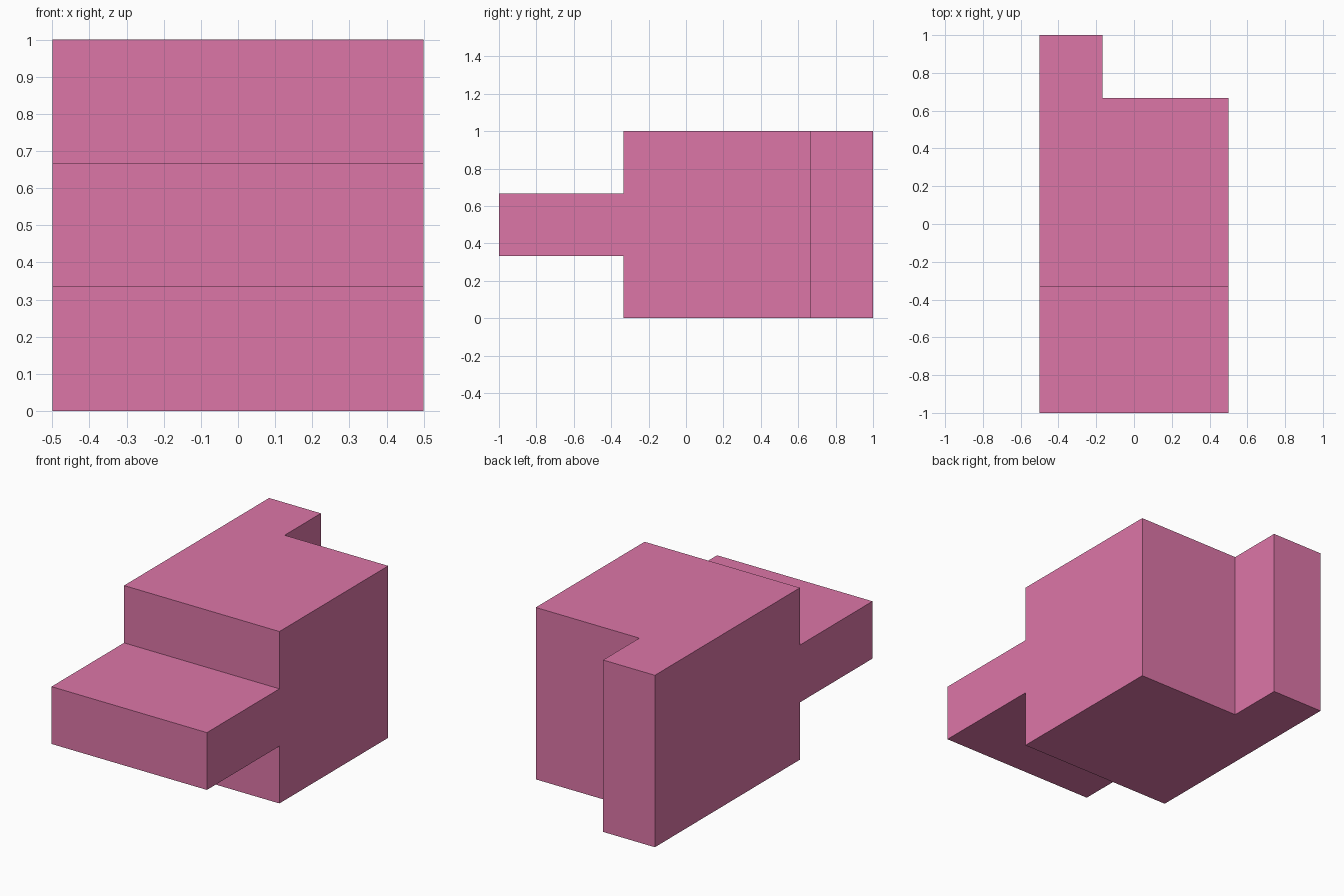
import bpy
import bmesh
from mathutils import Vector

if "Cube" in bpy.data.objects:
    bpy.data.objects.remove(bpy.data.objects["Cube"])

T = 1 / 3  # the model sits on a grid of thirds

pink = bpy.data.materials.new("pink")
pink.diffuse_color = (0.72, 0.18, 0.39, 1)
pink.use_nodes = True
pink.node_tree.nodes["Principled BSDF"].inputs["Base Color"].default_value = pink.diffuse_color


def extrude(bm, face, offset):
    """Extrude one face by an offset and return the new end face."""
    geom = bmesh.ops.extrude_face_region(bm, geom=[face])["geom"]
    verts = [g for g in geom if isinstance(g, bmesh.types.BMVert)]
    bmesh.ops.translate(bm, verts=verts, vec=Vector(offset))
    return next(g for g in geom if isinstance(g, bmesh.types.BMFace))


bm = bmesh.new()

# Body: L-shaped footprint with a tab at the back left, raised in three layers
outline = [(-0.5, -T), (0.5, -T), (0.5, 2 * T), (-T / 2, 2 * T), (-T / 2, 1), (-0.5, 1)]
cap = bm.faces.new([bm.verts.new((x, y, 0)) for x, y in outline])
for _ in range(3):
    cap = extrude(bm, cap, (0, 0, T))

# Front ledge: pull the middle layer's front face forward
front = min(bm.faces, key=lambda f: (f.calc_center_median() - Vector((0, -T, 0.5))).length)
extrude(bm, front, (0, -2 * T, 0))

# Merge the flat layers back into clean faces
bmesh.ops.recalc_face_normals(bm, faces=bm.faces[:])
bmesh.ops.dissolve_limit(bm, angle_limit=0.01, verts=bm.verts[:], edges=bm.edges[:])

mesh = bpy.data.meshes.new("stepped_block")
bm.to_mesh(mesh)
bm.free()
mesh.materials.append(pink)
block = bpy.data.objects.new("stepped_block", mesh)
bpy.context.collection.objects.link(block)
